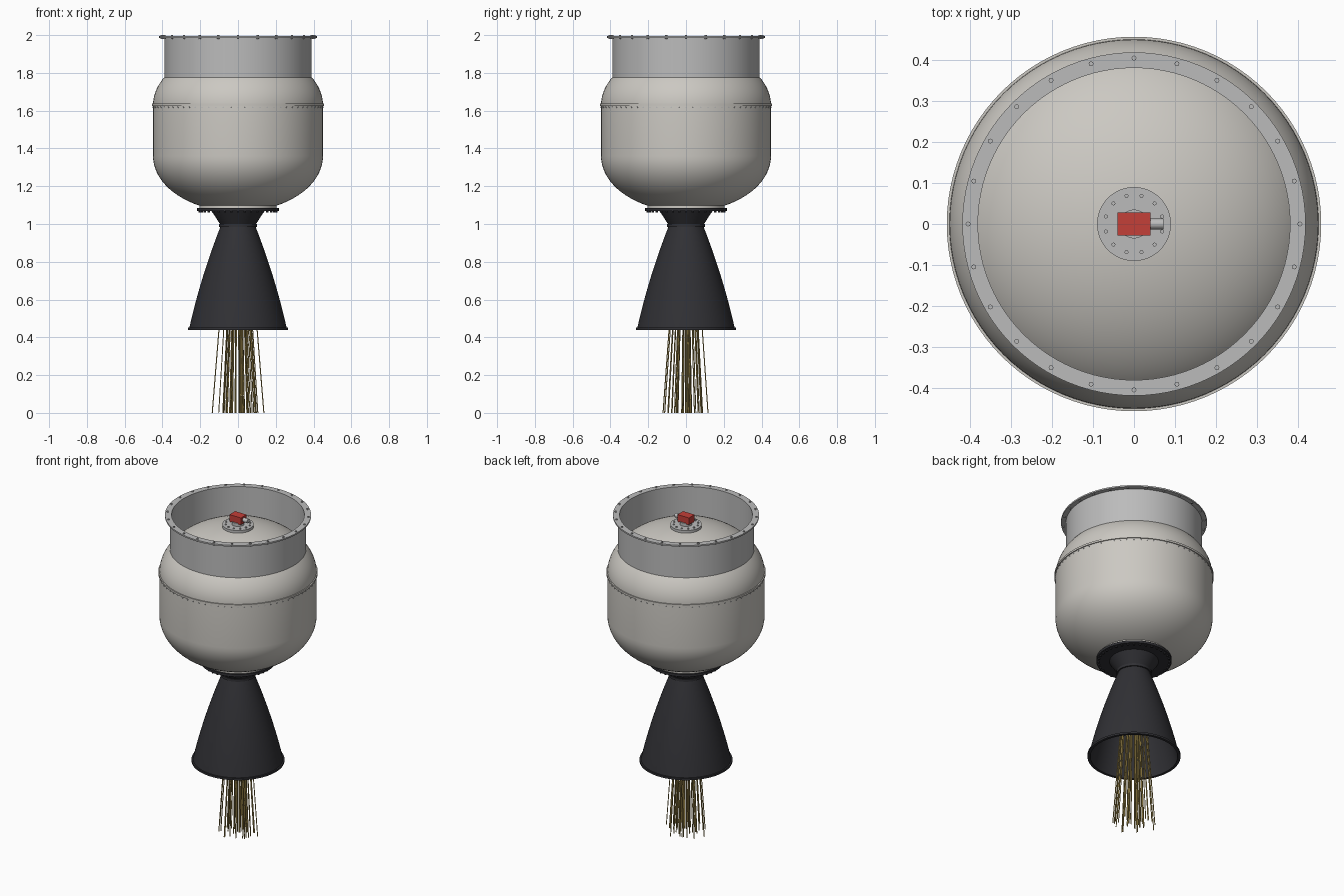
import bpy, bmesh, random
from math import sin, cos, pi, radians
from mathutils import Vector, Matrix

if "Cube" in bpy.data.objects:
    bpy.data.objects.remove(bpy.data.objects["Cube"])

random.seed(4)


def material(name, rgb):
    m = bpy.data.materials.new(name)
    m.diffuse_color = (*rgb, 1)
    m.use_nodes = True
    m.node_tree.nodes["Principled BSDF"].inputs["Base Color"].default_value = m.diffuse_color
    return m


CASE = material("warm_grey", (0.60, 0.58, 0.54))
STEEL = material("steel", (0.50, 0.50, 0.50))
DARK = material("carbon", (0.03, 0.03, 0.035))
RED = material("red", (0.55, 0.05, 0.04))
GOLD = material("gold", (0.50, 0.36, 0.10))


def finish(name, bm, mat, angle=30):
    bmesh.ops.remove_doubles(bm, verts=bm.verts, dist=1e-5)
    bmesh.ops.recalc_face_normals(bm, faces=bm.faces)
    me = bpy.data.meshes.new(name)
    bm.to_mesh(me)
    bm.free()
    me.materials.append(mat)
    ob = bpy.data.objects.new(name, me)
    bpy.context.collection.objects.link(ob)
    bpy.ops.object.select_all(action='DESELECT')
    ob.select_set(True)
    bpy.context.view_layer.objects.active = ob
    bpy.ops.object.shade_smooth_by_angle(angle=radians(angle))
    return ob


def lathe(name, profile, mat, closed=False, seg=96):
    """Spin (radius, z) points about the z axis."""
    bm = bmesh.new()
    pts = [bm.verts.new((r, 0, z)) for r, z in profile]
    edges = [bm.edges.new(p) for p in zip(pts, pts[1:])]
    if closed:
        edges.append(bm.edges.new((pts[-1], pts[0])))
    bmesh.ops.spin(bm, geom=pts + edges, axis=(0, 0, 1), cent=(0, 0, 0),
                   angle=2 * pi, steps=seg, use_merge=False)
    return finish(name, bm, mat)


def ring(name, r0, r1, z0, z1, mat):
    return lathe(name, [(r0, z0), (r1, z0), (r1, z1), (r0, z1)], mat, True)


def disc(name, r, z0, z1, mat):
    return lathe(name, [(0, z0), (r, z0), (r, z1), (0, z1)], mat, seg=64)


def rod(bm, a, b, r, seg):
    a, b = Vector(a), Vector(b)
    rot = (b - a).to_track_quat('Z', 'Y').to_matrix().to_4x4()
    bmesh.ops.create_cone(bm, cap_ends=True, segments=seg, radius1=r, radius2=r,
                          depth=(b - a).length,
                          matrix=Matrix.Translation((a + b) / 2) @ rot)


def bolts(name, count, r0, z0, r1, z1, size, mat, offset=0.0):
    bm = bmesh.new()
    for i in range(count):
        t = 2 * pi * (i + offset) / count
        rod(bm, (r0 * cos(t), r0 * sin(t), z0), (r1 * cos(t), r1 * sin(t), z1), size, 8)
    return finish(name, bm, mat)


# Pressure casing: two elliptical domes joined by a short barrel
R, B, N = 0.45, 0.295, 20
low = [(R * sin(pi / 2 * i / N), 1.36 - B * cos(pi / 2 * i / N)) for i in range(N + 1)]
high = [(R * cos(pi / 2 * i / N), 1.63 + B * sin(pi / 2 * i / N)) for i in range(N + 1)]
low[0], high[-1] = (0, low[0][1]), (0, high[-1][1])
lathe("casing", low + high, CASE)
ring("casing_joint_band", 0.44, 0.456, 1.625, 1.637, CASE)
bolts("casing_joint_pins", 72, 0.44, 1.617, 0.4525, 1.617, 0.004, STEEL)

# Forward skirt with bolted flange
lathe("forward_skirt", [(0.38, 1.75), (0.39, 1.75), (0.39, 1.985),
                        (0.418, 1.985), (0.418, 1.994), (0.38, 1.994)], STEEL, True)
bolts("skirt_flange_bolts", 24, 0.404, 1.979, 0.404, 2.0, 0.006, STEEL)

# Igniter on the forward dome
disc("igniter_boss", 0.09, 1.895, 1.935, STEEL)
bolts("igniter_bolts", 12, 0.071, 1.93, 0.071, 1.942, 0.005, STEEL, 0.5)
disc("igniter_neck", 0.035, 1.93, 1.955, STEEL)
bm = bmesh.new()
bmesh.ops.create_cube(bm, size=1, matrix=Matrix.Translation((0, 0, 1.972))
                      @ Matrix.Diagonal((0.08, 0.056, 0.044, 1)))
finish("safe_arm_box", bm, RED)
bm = bmesh.new()
rod(bm, (0.038, 0, 1.972), (0.072, 0, 1.972), 0.013, 24)
finish("arming_connector", bm, STEEL)

# Aft boss and nozzle flange
ring("aft_boss", 0.10, 0.205, 1.083, 1.102, CASE)
ring("nozzle_flange", 0.10, 0.216, 1.070, 1.085, DARK)
bolts("nozzle_flange_bolts", 36, 0.203, 1.061, 0.203, 1.072, 0.006, DARK)

# Nozzle: entry cone, throat collar, hollow bell with exit lip
lathe("nozzle_entry", [(0.14, 1.085), (0.14, 1.068), (0.095, 1.0), (0.095, 0.985),
                       (0.075, 0.985), (0.075, 1.0), (0.11, 1.085)], DARK, True)
ring("throat_collar", 0.08, 0.101, 0.985, 1.0, DARK)
M = 16
outer = []
for i in range(M + 1):
    t = i / M
    outer.append((0.092 + 0.168 * (1.28 * t - 0.28 * t * t), 0.988 - 0.548 * t))
inner = [(r - 0.010, z) for r, z in reversed(outer)]
lathe("nozzle_bell", outer + inner, DARK, True)
ring("nozzle_exit_lip", 0.25, 0.266, 0.44, 0.452, DARK)

# Exhaust streaks from the throat to the ground
bm = bmesh.new()
for i in range(46):
    t = random.uniform(0, 2 * pi)
    r = 0.125 * random.random() ** 0.6
    if i < 2:
        t, r = i * pi * 0.97, 0.137
    d = Vector((cos(t), sin(t), 0))
    rod(bm, d * r * 0.42 + Vector((0, 0, 0.98)), d * r + Vector((0, 0, 0.0005)), 0.0028, 6)
for v in bm.verts:
    if v.co.z < 0.003:
        v.co.z = 0
finish("exhaust_streaks", bm, GOLD, 40)
